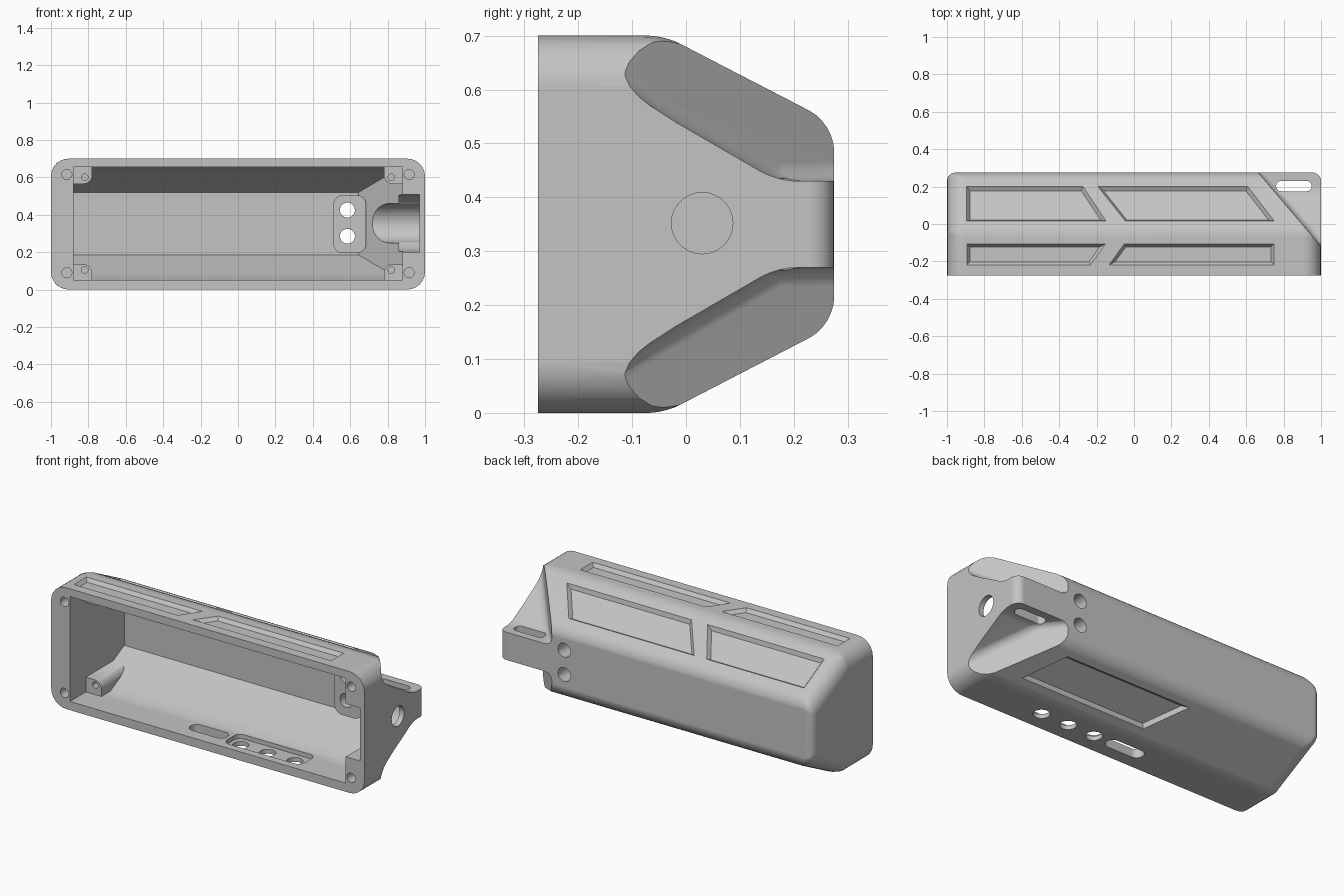
import bpy, bmesh, math
from mathutils import Vector

if "Cube" in bpy.data.objects:
    bpy.data.objects.remove(bpy.data.objects["Cube"])

grey = bpy.data.materials.new("warm_grey")
grey.diffuse_color = (0.55, 0.55, 0.55, 1)
grey.use_nodes = True
grey.node_tree.nodes["Principled BSDF"].inputs["Base Color"].default_value = grey.diffuse_color
DIAG = Vector((0.762, 0.648, 0))          # direction of the cut-away corner
AXES = {'x': lambda a, b, t: (t, a, b), 'y': lambda a, b, t: (a, t, b), 'z': lambda a, b, t: (a, b, t)}


def finish(name, bm):
    bmesh.ops.recalc_face_normals(bm, faces=bm.faces)
    me = bpy.data.meshes.new(name)
    bm.to_mesh(me)
    bm.free()
    ob = bpy.data.objects.new(name, me)
    bpy.context.collection.objects.link(ob)
    ob.data.materials.append(grey)
    return ob


def prism_bm(axis, pts, t0, t1):
    bm = bmesh.new()
    lo, hi = [[bm.verts.new(AXES[axis](a, b, t)) for a, b in pts] for t in (t0, t1)]
    bm.faces.new(lo)
    bm.faces.new(hi)
    n = len(pts)
    for i in range(n):
        j = (i + 1) % n
        bm.faces.new((lo[i], lo[j], hi[j], hi[i]))
    bmesh.ops.recalc_face_normals(bm, faces=bm.faces)
    return bm


def prism(name, axis, pts, t0, t1):
    return finish(name, prism_bm(axis, pts, t0, t1))


def clip(bm, point, keep_outside):
    geom = bm.verts[:] + bm.edges[:] + bm.faces[:]
    bmesh.ops.bisect_plane(bm, geom=geom, plane_co=point, plane_no=DIAG,
                           clear_inner=keep_outside, clear_outer=not keep_outside)
    bmesh.ops.holes_fill(bm, edges=[e for e in bm.edges if e.is_boundary])
    bmesh.ops.recalc_face_normals(bm, faces=bm.faces)


def rounded(a0, a1, b0, b1, r, seg=6):
    pts = []
    centres = [(a1 - r, b1 - r), (a0 + r, b1 - r), (a0 + r, b0 + r), (a1 - r, b0 + r)]
    for k, (ca, cb) in enumerate(centres):
        for i in range(seg + 1):
            t = math.pi / 2 * (k + i / seg)
            pts.append((ca + r * math.cos(t), cb + r * math.sin(t)))
    return pts


def circle(a, b, r, n=28):
    return [(a + r * math.cos(2 * math.pi * i / n), b + r * math.sin(2 * math.pi * i / n)) for i in range(n)]


def cut(target, cutter):
    m = target.modifiers.new("cut", 'BOOLEAN')
    m.operation, m.solver, m.object = 'DIFFERENCE', 'EXACT', cutter
    apply(target, m)
    bpy.data.objects.remove(cutter)


def apply(ob, m):
    bpy.context.view_layer.objects.active = ob
    bpy.ops.object.modifier_apply(modifier=m.name)


# Outer shell: sloped profile with soft edges, sharp at the open front
bm = prism_bm('x', [(-.275, 0), (-.275, .7), (-.04, .7), (.275, .537), (.275, .163), (-.04, 0)], -1, 1)
weight = bm.edges.layers.float.new("bevel_weight_edge")
for e in bm.edges:
    p, q = (v.co for v in e.verts)
    back, front = min(p.y, q.y) > .27, max(p.y, q.y) < -.27
    if front:
        e[weight] = 0
    elif abs(p.x - q.x) < .01:
        e[weight] = .45 if back else .95
    else:
        e[weight] = .5 if back else .3
shell = finish("housing", bm)
m = shell.modifiers.new("round", 'BEVEL')
m.limit_method, m.width, m.segments, m.use_clamp_overlap = 'WEIGHT', .1, 6, False
apply(shell, m)

# Corner cut away above and below the strap lug
for up in (True, False):
    prof = [(-.3, .71), (-.12, .605), (-.02, .54), (.17, .43), (.5, .43), (.5, 1.0), (-.3, 1.0)]
    if not up:
        prof = [(y, .7 - z) for y, z in prof]
    bm = prism_bm('x', prof, .3, 1.4)
    clip(bm, (.66, .28, 0), True)
    edges = [e for e in bm.edges if len(e.link_faces) == 2 and e.calc_face_angle(0) > .15]
    bmesh.ops.bevel(bm, geom=edges, offset=.035, segments=4, profile=.5, affect='EDGES')
    cut(shell, finish("corner_cutter", bm))

# Cavity, with screw posts and the strap-hole pad left standing
bm = prism_bm('x', [(-.4, .05), (-.4, .655), (-.05, .655), (.22, .52), (.22, .185), (-.05, .05)], -.88, .88)
clip(bm, Vector((.66, .28, 0)) - DIAG * .05, False)
cavity = finish("cavity_cutter", bm)
for sx in (-1, 1):
    for up in (True, False):
        pts = [(sx * x, z if up else .7 - z) for x, z in rounded(.78, 1.1, .565, .9, .045)]
        cut(cavity, prism("post", 'y', pts, -.13, .5))
cut(cavity, prism("pad", 'y', rounded(.51, .685, .195, .505, .05), .15, .5))
cut(shell, cavity)

# Side socket, open to the front
def socket(yc, r):
    arc = [(yc + r * math.sin(math.pi * i / 16), .355 + r * math.cos(math.pi * i / 16)) for i in range(17)]
    return [(-.4, .355 + r)] + arc + [(-.4, .355 - r)]


cut(shell, prism("socket_cutter", 'x', socket(.03, .105), .72, .97))
cut(shell, prism("socket_step_cutter", 'x', socket(-.06, .153), .86, .97))
cut(shell, prism("side_hole", 'x', circle(.03, .352, .057), .9, 1.1))

# Strap slot and rear holes
cut(shell, prism("strap_slot", 'z', rounded(.76, .95, .175, .23, .026), .2, .5))
for z in (.285, .425):
    cut(shell, prism("rear_hole", 'y', circle(.585, z, .04), .05, .4))

# Screw holes in the rim and posts
for sx in (-1, 1):
    for z in (.09, .615):
        cut(shell, prism("rim_hole", 'y', circle(sx * .915, z, .027, 20), -.4, -.17))
    for z in (.105, .6):
        cut(shell, prism("post_hole", 'y', circle(sx * .82, z, .018, 16), -.3, -.02))

# Underside ports and their inner recess
cut(shell, prism("port_recess", 'z', rounded(.065, .56, -.23, -.09, .04), .025, .08))
cut(shell, prism("port_slot", 'z', rounded(-.19, .045, -.2, -.12, .039), -.1, .1))
for x in (.13, .30, .475):
    cut(shell, prism("port_hole", 'z', circle(x, -.16, .044), -.1, .1))


# Recessed panels with sloping rims
def panel(pts, up):
    bm = bmesh.new()
    vs = []
    for x, y in pts:
        z = .7 - max(0, y + .04) * .517 + .008
        vs.append(bm.verts.new((x, y, z)))
    f = bm.faces.new(vs)
    f.normal_update()
    if f.normal.z < 0:
        f.normal_flip()
    bmesh.ops.inset_region(bm, faces=[f], thickness=.022, depth=-.028, use_boundary=True, use_even_offset=True)
    bmesh.ops.holes_fill(bm, edges=[e for e in bm.edges if e.is_boundary])
    if not up:
        for v in bm.verts:
            v.co.z = .7 - v.co.z
    cut(shell, finish("panel_cutter", bm))


SLOPE = [[(-.9, .015), (-.14, .015), (-.27, .21), (-.9, .21)],
         [(-.05, .015), (.76, .015), (.61, .21), (-.205, .21)]]
TOP = [[(-.9, -.225), (-.23, -.225), (-.14, -.1), (-.9, -.1)],
       [(-.145, -.225), (.755, -.225), (.755, -.1), (-.055, -.1)]]
BOTTOM = [[(-.9, -.225), (-.32, -.225), (-.23, -.1), (-.9, -.1)],
          [(.58, -.225), (.755, -.225), (.755, -.1), (.62, -.1)]]
for pts in SLOPE + TOP:
    panel(pts, True)
for pts in SLOPE + BOTTOM:
    panel(pts, False)

# Smooth the rounded edges, keep flat faces flat
shell.select_set(True)
bpy.context.view_layer.objects.active = shell
bpy.ops.object.shade_smooth_by_angle(angle=math.radians(28))
shell.modifiers.new("flat_faces", 'WEIGHTED_NORMAL').keep_sharp = True
